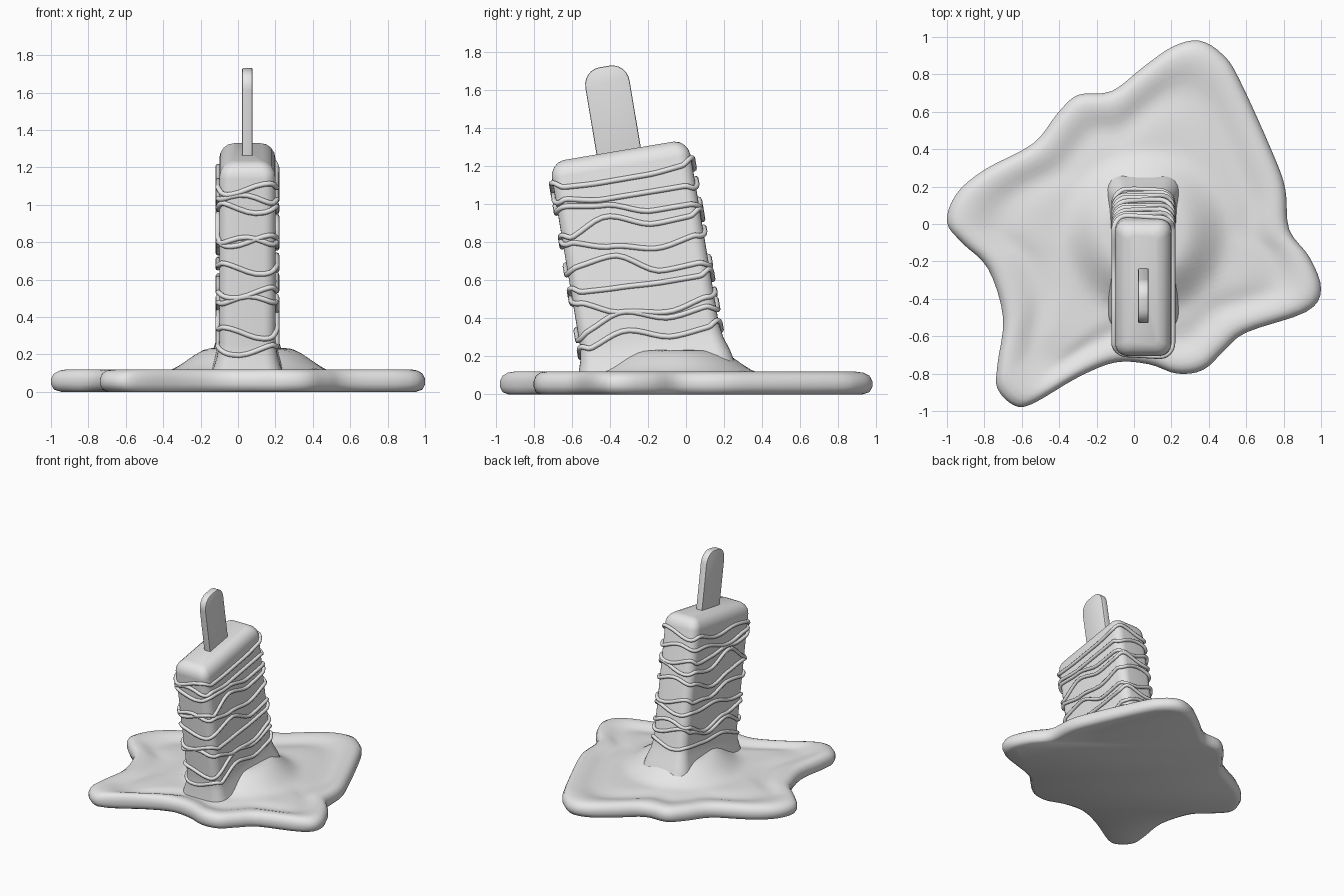
import bpy, bmesh, math
from mathutils import Vector, Matrix

cube = bpy.data.objects.get("Cube")
if cube:
    bpy.data.objects.remove(cube, do_unlink=True)

GREY = (0.8, 0.8, 0.8, 1)
grey = bpy.data.materials.new("light grey")
grey.use_nodes = True
grey.diffuse_color = GREY
grey.node_tree.nodes["Principled BSDF"].inputs["Base Color"].default_value = GREY

# Shared frame of the leaning bar
LEAN = Matrix.Translation((0.05, -0.14, 0)) @ Matrix.Rotation(math.radians(9.5), 4, 'X')
HALF_X, HALF_Y, CORNER = 0.15, 0.37, 0.065


def finish(name, bm, matrix=None, angle=40):
    bmesh.ops.recalc_face_normals(bm, faces=bm.faces)
    mesh = bpy.data.meshes.new(name)
    bm.to_mesh(mesh)
    bm.free()
    obj = bpy.data.objects.new(name, mesh)
    bpy.context.collection.objects.link(obj)
    mesh.materials.append(grey)
    if matrix:
        obj.matrix_world = matrix
    bpy.ops.object.select_all(action='DESELECT')
    obj.select_set(True)
    bpy.context.view_layer.objects.active = obj
    bpy.ops.object.shade_smooth_by_angle(angle=math.radians(angle))
    return obj


def loft(sections, cap_start=True, cap_end=True, closed=False):
    bm = bmesh.new()
    rings = [[bm.verts.new(p) for p in sec] for sec in sections]
    pairs = list(zip(rings, rings[1:]))
    if closed:
        pairs.append((rings[-1], rings[0]))
    for a, b in pairs:
        n = len(a)
        for i in range(n):
            j = (i + 1) % n
            bm.faces.new((a[i], a[j], b[j], b[i]))
    if cap_start and not closed:
        bm.faces.new(rings[0])
    if cap_end and not closed:
        bm.faces.new(rings[-1])
    return bm


def spline(points, steps):
    """Closed smooth curve through the points."""
    out, n = [], len(points)
    for i in range(n):
        a, b, c, d = (Vector(points[(i + k) % n]) for k in (-1, 0, 1, 2))
        for s in range(steps):
            t = s / steps
            out.append(0.5 * (2 * b + (c - a) * t + (2 * a - 5 * b + 4 * c - d) * t ** 2
                              + (3 * b - a - 3 * c + d) * t ** 3))
    return out


def rounded_rect(grow, z):
    hx, hy, r = HALF_X + grow, HALF_Y + grow, max(CORNER + grow * 0.5, 0.02)
    pts = []
    for k, (sx, sy) in enumerate(((1, 1), (-1, 1), (-1, -1), (1, -1))):
        for s in range(7):
            a = math.pi / 2 * (k + s / 6)
            pts.append((sx * (hx - r) + r * math.cos(a), sy * (hy - r) + r * math.sin(a), z))
    return pts


def smooth(t):
    t = min(max(t, 0), 1)
    return t * t * (3 - 2 * t)


# Melted puddle: flat base, rolled rim, shallow groove and central mound
outline = spline([(.35, .98), (.47, .91), (.56, .78), (.75, .36), (.81, .18), (.83, -.03),
                  (.94, -.18), (1, -.35), (.92, -.47), (.6, -.58), (.48, -.68), (.37, -.78),
                  (.23, -.8), (.08, -.75), (-.1, -.74), (-.3, -.82), (-.54, -.96), (-.64, -.97),
                  (-.73, -.88), (-.73, -.75), (-.7, -.5), (-.78, -.24), (-.92, -.1), (-1, .01),
                  (-.95, .16), (-.8, .29), (-.54, .43), (-.41, .59), (-.3, .69), (-.12, .71),
                  (.05, .84), (.21, .95)], 4)
centre = Vector((0.06, -0.08))


def puddle_top(p, s):
    d = math.hypot((p.x - 0.06) / 0.44, (p.y + 0.05) / 0.44)
    mound = 0.125 * smooth((1.05 - d) / 0.6)
    groove = 0.016 * math.exp(-((s - 0.74) / 0.1) ** 2)
    return 0.108 + mound - groove + 0.012 * smooth((s - 0.75) / 0.15)


sections = []
for s, z in ((0.95, 0), (0.985, 0.012), (1, 0.04), (1, 0.07), (0.985, 0.098), (0.955, 0.114)):
    sections.append([(*(centre + (p - centre) * s), z) for p in outline])
for i in range(22):
    s = 0.92 - 0.9 * i / 21
    ring = [centre + (p - centre) * s for p in outline]
    sections.append([(p.x, p.y, puddle_top(p, s)) for p in ring])
finish("melted_puddle", loft(sections), angle=60)

# Leaning frozen bar with a soft top and a flared melting foot
bar = [(0.05, 0.1), (0.035, 0.17), (0.012, 0.24), (0, 0.32), (0, 1.215), (-0.006, 1.245),
       (-0.022, 1.272), (-0.045, 1.291), (-0.075, 1.3)]
finish("frozen_bar", loft([rounded_rect(g, z) for g, z in bar]), LEAN, 50)

# Wooden stick: rounded plank profile, bevelled edges
bm = bmesh.new()
profile = [(-0.118, 1.2), (0.118, 1.2)]
for side in (1, -1):
    for k in range(7):
        a = math.pi / 2 * k / 6
        a = a if side == 1 else math.pi / 2 - a
        profile.append((side * (0.028 + 0.09 * math.cos(a)), 1.655 + 0.095 * math.sin(a)))
face = bm.faces.new([bm.verts.new((-0.028, y, z)) for y, z in profile])
new = bmesh.ops.extrude_face_region(bm, geom=[face])["geom"]
bmesh.ops.translate(bm, vec=(0.056, 0, 0), verts=[v for v in new if isinstance(v, bmesh.types.BMVert)])
rim = [e for e in bm.edges if abs(e.verts[0].co.x - e.verts[1].co.x) < 0.001]
bmesh.ops.bevel(bm, geom=rim, offset=0.008, segments=2, affect='EDGES', profile=0.5)
finish("stick", bm, LEAN)


# Drizzle strands: wavy tubes wrapped round the bar
def drizzle(index, heights):
    def height(y, left):
        u = min(max((y / HALF_Y + 1) / 2, 0), 1) * 3
        k = min(int(u), 2)
        t = smooth(u - k)
        h = heights[k] * (1 - t) + heights[k + 1] * t
        return h + left * 0.025 * math.sin(math.pi * u / 3) * math.sin(u * 2.4 + index * 1.7)

    base = [Vector(p) for p in rounded_rect(0.007, 0)]
    path = []
    for i, a in enumerate(base):
        b = base[(i + 1) % len(base)]
        n = max(1, round((b - a).length / 0.04))
        path += [a.lerp(b, k / n) for k in range(n)]
    for p in path:
        left = 0.5 - p.x / HALF_X / 2
        end = smooth((abs(p.y) / HALF_Y - 0.85) / 0.15)
        p.z = height(p.y, left) + end * 0.03 * math.sin(p.x * 14 + index * 2)
    rings, n = [], len(path)
    for i, p in enumerate(path):
        tangent = (path[(i + 1) % n] - path[i - 1]).normalized()
        out = tangent.cross(Vector((0, 0, 1))).normalized()
        up = out.cross(tangent)
        rings.append([p + 0.014 * (out * math.cos(a) + up * math.sin(a))
                      for a in (math.tau * k / 8 for k in range(8))])
    finish(f"drizzle_{index + 1}", loft(rings, closed=True), LEAN, 80)


# Strand heights along the side, front edge to back edge
strands = [(1.16, 1.15, 1.15, 1.17), (1.1, 1.06, 1.06, 1.06), (1.06, 1.03, .96, .96),
           (.88, .97, .89, .9), (.87, .81, .76, .8), (.73, .76, .64, .65),
           (.6, .59, .58, .58), (.55, .46, .42, .47), (.38, .46, .39, .42), (.29, .36, .29, .31)]
for i, heights in enumerate(strands):
    drizzle(i, heights)
